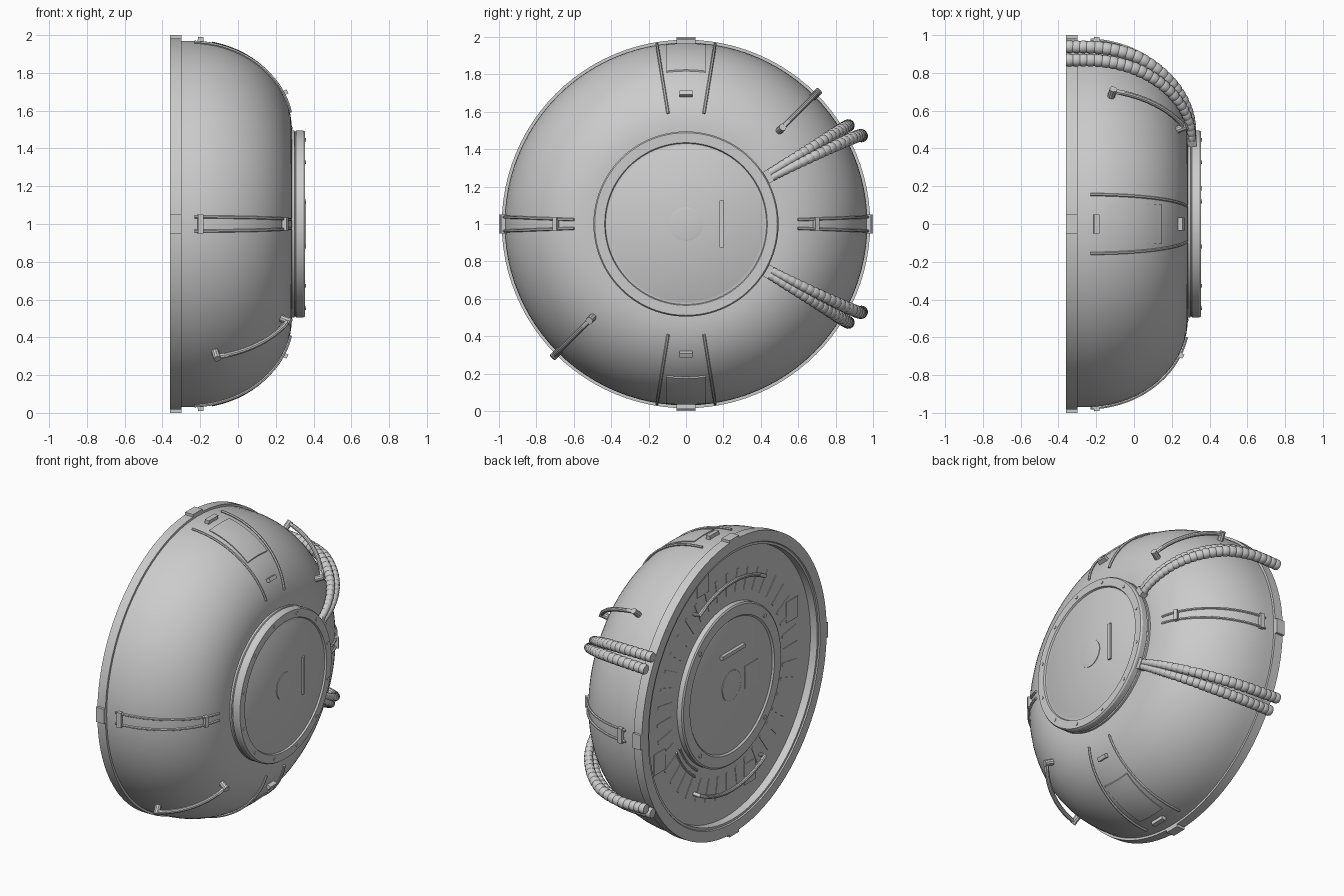
import bpy, bmesh, math
from mathutils import Vector, Matrix

if "Cube" in bpy.data.objects:
    bpy.data.objects.remove(bpy.data.objects["Cube"])

GREY = bpy.data.materials.new("light_grey")
GREY.diffuse_color = (0.6, 0.6, 0.6, 1)
GREY.use_nodes = True
GREY.node_tree.nodes["Principled BSDF"].inputs["Base Color"].default_value = GREY.diffuse_color
rad = math.radians


def finish(bm, name, smooth=True):
    bmesh.ops.recalc_face_normals(bm, faces=bm.faces)
    me = bpy.data.meshes.new(name)
    bm.to_mesh(me)
    bm.free()
    me.materials.append(GREY)
    ob = bpy.data.objects.new(name, me)
    bpy.context.collection.objects.link(ob)
    if smooth:
        bpy.ops.object.select_all(action='DESELECT')
        ob.select_set(True)
        bpy.context.view_layer.objects.active = ob
        bpy.ops.object.shade_smooth_by_angle(angle=rad(32))
    return ob


def polar(x, r, ang):
    """Point around the x axis; angle 0 is +y and 90 is up."""
    return Vector((x, r * math.cos(rad(ang)), 1 + r * math.sin(rad(ang))))


def hull(t, ang, off=0.0):
    """Point on the hull: t=0 at the front opening, t=90 at the widest part."""
    c, s = math.cos(rad(t)), math.sin(rad(t))
    n = Vector((c / 0.535, s / 0.47)).normalized() * off
    return polar(-0.25 + 0.535 * c + n.x, 0.5 + 0.47 * s + n.y, ang)


def lathe(name, profile, segs=96):
    bm = bmesh.new()
    rings = []
    for x, r in profile:
        if r < 1e-6:
            rings.append([bm.verts.new((x, 0, 1))])
        else:
            rings.append([bm.verts.new(polar(x, r, 360 * i / segs)) for i in range(segs)])
    for a, b in zip(rings, rings[1:]):
        for i in range(segs):
            j = (i + 1) % segs
            vs = [a[i % len(a)], a[j % len(a)], b[j % len(b)], b[i % len(b)]]
            bm.faces.new(list(dict.fromkeys(vs)))
    return finish(bm, name)


def tube(name, pts, radii, segs=10):
    bm = bmesh.new()
    rings = []
    for i, p in enumerate(pts):
        d = (pts[min(i + 1, len(pts) - 1)] - pts[max(i - 1, 0)]).normalized()
        out = Vector((0.3, p.y, p.z - 1))
        u = d.cross(out).normalized()
        if i and u.dot(last) < 0:
            u = -u
        last = u
        v = d.cross(u)
        rings.append([bm.verts.new(p + radii[i] * (u * math.cos(math.tau * k / segs)
                      + v * math.sin(math.tau * k / segs))) for k in range(segs)])
    for a, b in zip(rings, rings[1:]):
        for k in range(segs):
            j = (k + 1) % segs
            bm.faces.new((a[k], a[j], b[j], b[k]))
    bm.faces.new(rings[0])
    bm.faces.new(rings[-1])
    return finish(bm, name)


def box(name, centre, size, rot=Matrix.Identity(3)):
    bm = bmesh.new()
    bmesh.ops.create_cube(bm, size=1)
    for v in bm.verts:
        v.co = Vector(centre) + rot @ Vector([v.co[i] * size[i] for i in range(3)])
    return finish(bm, name, False)


def hull_box(name, t, ang, size):
    """Box on the hull; size is outward, around, along."""
    m = (hull(t - 1, ang) - hull(t + 1, ang)).normalized()
    around = Vector((0, -math.sin(rad(ang)), math.cos(rad(ang))))
    n = around.cross(m)
    return box(name, hull(t, ang), size, Matrix((n, around, m)).transposed())


def around_x(ang):
    """Local y points outward and local z runs around the axis."""
    return Matrix.Rotation(rad(ang), 3, 'X')


def bolts(name, x, r, count, size, start=0):
    bm = bmesh.new()
    for i in range(count):
        m = (Matrix.Translation(polar(x, r, start + 360 * i / count))
             @ Matrix.Rotation(math.pi / 2, 4, 'Y'))
        bmesh.ops.create_cone(bm, cap_ends=True, segments=8, radius1=size,
                              radius2=size, depth=0.012, matrix=m)
    return finish(bm, name)


# Rounded hull and its rear flange
lathe("hull", [(-0.31, 0.97)] + [
    (-0.25 + 0.535 * math.cos(rad(t)), 0.5 + 0.47 * math.sin(rad(t)))
    for t in range(90, -1, -5)] + [(0.285, 0.4)])
lathe("rear_flange", [(-0.30, 0.96), (-0.30, 0.985), (-0.36, 0.985), (-0.36, 0.915),
                      (-0.352, 0.91), (-0.352, 0.895), (-0.305, 0.89), (-0.305, 0)])
for a in range(0, 360, 90):
    box("flange_tab", polar(-0.33, 0.985, a), (0.06, 0.03, 0.10), around_x(a))

# Front hatch
lathe("front_hatch", [(0.28, 0.495), (0.298, 0.495), (0.302, 0.488), (0.308, 0.495),
                      (0.345, 0.495), (0.356, 0.488), (0.356, 0.435), (0.345, 0.43),
                      (0.345, 0.415), (0.348, 0.41), (0.348, 0)])
lathe("front_hatch_hub", [(0.345, 0.09), (0.352, 0.09), (0.354, 0.08), (0.354, 0)], 48)
box("front_hatch_bar", (0.35, 0.19, 1), (0.02, 0.024, 0.25))
bolts("front_hatch_bolts", 0.354, 0.462, 12, 0.01, 15)

# Rear hatch
lathe("rear_hatch", [(-0.30, 0.53), (-0.338, 0.53), (-0.345, 0.52), (-0.345, 0.45),
                     (-0.335, 0.44), (-0.338, 0.43), (-0.338, 0)])
lathe("rear_hatch_hub", [(-0.33, 0.10), (-0.343, 0.10), (-0.345, 0.09), (-0.345, 0)], 48)
box("rear_hatch_bar", (-0.345, 0, 1.23), (0.03, 0.24, 0.024))
box("rear_hatch_plate", (-0.338, -0.21, 1), (0.008, 0.14, 0.15))
bolts("rear_hatch_bolts", -0.345, 0.485, 4, 0.014, 45)
bolts("rear_flange_bolts", -0.354, 0.945, 24, 0.009, 7.5)

# Rear bulkhead: radial ribs, plates, arched grips, curved bars
for i in range(40):
    a = i * 9
    box("bulkhead_rib", polar(-0.305, 0.67, a), (0.006, 0.15, 0.02), around_x(a))
for y, z in ((-0.69, 0.24), (-0.24, -0.68), (0.26, 0.77), (0.72, -0.25)):
    box("bulkhead_plate", (-0.306, y, 1 + z), (0.008, 0.12, 0.14))
for mid in (90, 270):
    arc = [polar(-0.345, 0.70, mid + k) for k in range(-30, 31, 5)]
    ends = [polar(-0.30, 0.70, mid - 30), polar(-0.30, 0.70, mid + 30)]
    tube("bulkhead_grip", [ends[0]] + arc + [ends[1]], [0.013] * (len(arc) + 2))
for r in (0.56, 0.60):
    tube("bulkhead_curved_bar", [polar(-0.308, r, k) for k in range(-55, -24, 3)], [0.008] * 11, 6)

# Guide rails with clips, wide pairs above and below, narrow pairs on the sides
for mid, spread in ((0, 2.2), (90, 9.2), (180, 2.2), (270, 9.2)):
    for s in (-1, 1):
        path = [hull(t, mid + s * spread, 0.006) for t in range(12, 89, 4)]
        tube("guide_rail", path, [0.008] * len(path), 6)
    hull_box("outer_clip", 84.5, mid, (0.045, 0.10, 0.03))
    hull_box("inner_clip", 24, mid, (0.05, 0.07, 0.024))

# Thin access panels between the wide rails
for mid in (90, 270):
    bm = bmesh.new()
    rows = []
    for t in range(43, 79, 5):
        r = 0.5 + 0.47 * math.sin(rad(t))
        half = math.degrees(math.asin(0.105 / r))
        rows.append([bm.verts.new(hull(t, mid + half * k / 4, 0.006)) for k in range(-4, 5)])
    for a, b in zip(rows, rows[1:]):
        for k in range(8):
            bm.faces.new((a[k], a[k + 1], b[k + 1], b[k]))
    rim = bmesh.ops.extrude_face_region(bm, geom=bm.faces[:])
    for v in rim["geom"]:
        if isinstance(v, bmesh.types.BMVert):
            v.co = Vector((0, 0, 1)) + (v.co - Vector((0, 0, 1))) * 0.99
    finish(bm, "access_panel")

# Curved grab handles
for a in (45, 225):
    path = [hull(26, a)] + [hull(t, a, 0.04) for t in range(26, 77, 5)] + [hull(76, a)]
    tube("grab_handle", path, [0.014] * len(path))
    for t in (26, 76):
        tube("handle_foot", [hull(t, a, -0.01), hull(t, a, 0.055)], [0.02] * 2)

# Ribbed hoses, two pairs running from the front hatch back past the flange
for sign in (1, -1):
    for a0, a1, lift in ((28.5, 26.6, 0.08), (31.5, 31.2, 0.045)):
        base = []
        for i in range(101):
            f = i / 100
            ang = sign * (a0 + (a1 - a0) * f)
            off = 0.022 + (lift - 0.022) * min(1, f * 1.6)
            if f < 0.88:
                base.append(hull(2 + 88 * f / 0.88, ang, off))
            else:
                base.append(polar(-0.25 - 0.11 * (f - 0.88) / 0.12, 0.97 + off, ang))
        radii = [(0.021 + 0.013 * min(1, i / 60)) * (0.88 if i % 4 == 0 else 1)
                 for i in range(101)]
        tube("ribbed_hose", base, radii, 14)
    box("hose_coupling", polar(0.305, 0.505, sign * 30), (0.05, 0.04, 0.07), around_x(sign * 30))
